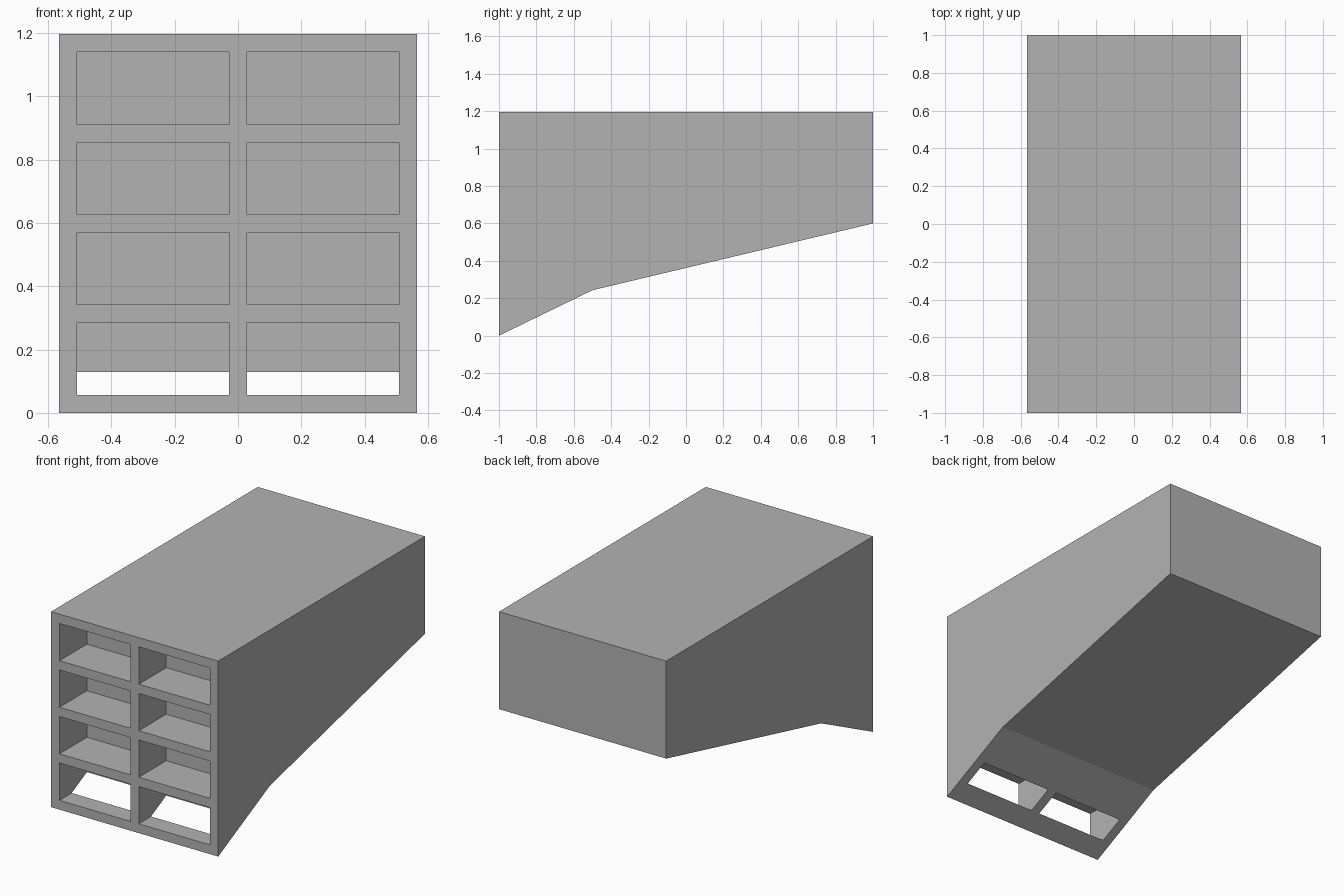
import bpy, bmesh

if "Cube" in bpy.data.objects:
    bpy.data.objects.remove(bpy.data.objects["Cube"])

grey = bpy.data.materials.new("grey")
grey.diffuse_color = (0.45, 0.45, 0.45, 1)
grey.use_nodes = True
grey.node_tree.nodes["Principled BSDF"].inputs["Base Color"].default_value = grey.diffuse_color

HALF_W, HEIGHT, DEPTH = 0.566, 1.197, 0.265
BAR = 0.057                                   # frame and divider thickness
CELL_W = (2 * HALF_W - 3 * BAR) / 2
CELL_H = (HEIGHT - 5 * BAR) / 4


def make_object(name, bm):
    bmesh.ops.recalc_face_normals(bm, faces=bm.faces)
    mesh = bpy.data.meshes.new(name)
    bm.to_mesh(mesh)
    bm.free()
    mesh.materials.append(grey)
    obj = bpy.data.objects.new(name, mesh)
    bpy.context.collection.objects.link(obj)
    return obj


# Housing: side profile (y, z) extruded across the width
profile = [(-1, 0), (-0.5, 0.243), (1, 0.6), (1, HEIGHT), (-1, HEIGHT)]
bm = bmesh.new()
face = bm.faces.new([bm.verts.new((-HALF_W, y, z)) for y, z in profile])
side = bmesh.ops.extrude_face_region(bm, geom=[face])
bmesh.ops.translate(bm, vec=(2 * HALF_W, 0, 0),
                    verts=[v for v in side["geom"] if isinstance(v, bmesh.types.BMVert)])
housing = make_object("housing", bm)

# Pockets: two columns by four rows; the lowest break through the sloped base
bm = bmesh.new()
for col in range(2):
    for row in range(4):
        x = (col - 0.5) * (CELL_W + BAR)
        z = BAR + CELL_H / 2 + row * (CELL_H + BAR)
        box = bmesh.ops.create_cube(bm, size=1)["verts"]
        bmesh.ops.scale(bm, vec=(CELL_W, DEPTH + 0.1, CELL_H), verts=box)
        bmesh.ops.translate(bm, vec=(x, -1 + (DEPTH - 0.1) / 2, z), verts=box)
cutter = make_object("pocket_cutter", bm)
cutter.hide_render = True
cutter.hide_set(True)

# Cut the pockets, then discard the cutter
mod = housing.modifiers.new("pockets", 'BOOLEAN')
mod.operation, mod.solver, mod.object = 'DIFFERENCE', 'EXACT', cutter
bpy.context.view_layer.objects.active = housing
bpy.ops.object.modifier_apply(modifier=mod.name)
bpy.data.objects.remove(cutter)
